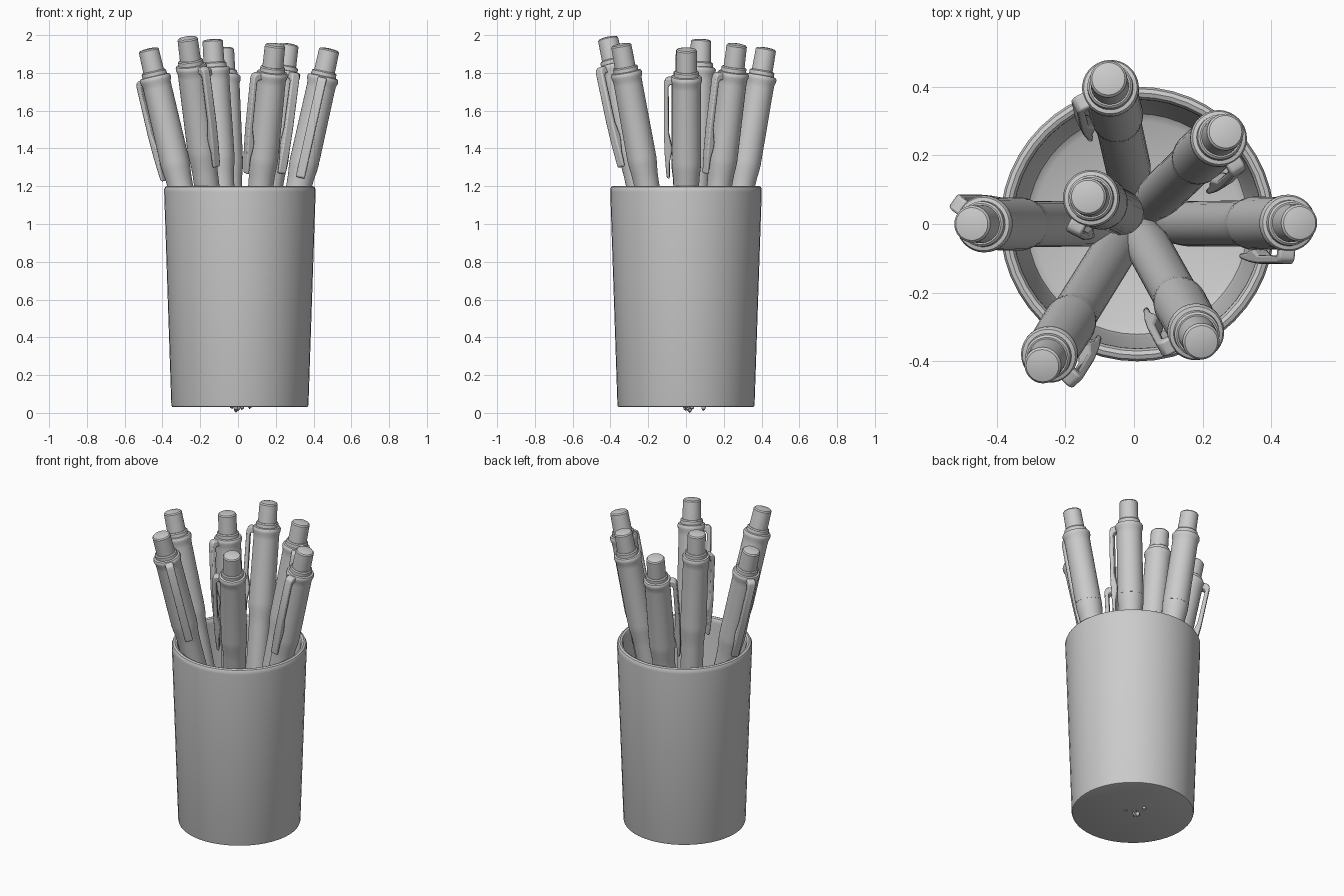
import bpy, bmesh, math
from mathutils import Vector, Matrix

if "Cube" in bpy.data.objects:
    bpy.data.objects.remove(bpy.data.objects["Cube"])


def finish(bm, name, matrix, angle=35):
    bmesh.ops.recalc_face_normals(bm, faces=bm.faces)
    mesh = bpy.data.meshes.new(name)
    bm.to_mesh(mesh)
    bm.free()
    ob = bpy.data.objects.new(name, mesh)
    bpy.context.collection.objects.link(ob)
    ob.matrix_world = matrix
    bpy.ops.object.select_all(action='DESELECT')
    ob.select_set(True)
    bpy.context.view_layer.objects.active = ob
    bpy.ops.object.shade_smooth_by_angle(angle=math.radians(angle))
    return ob


def lathe(name, profile, matrix=Matrix(), sides=32):
    """Revolve (radius, height) points about local z."""
    bm = bmesh.new()
    vs = [bm.verts.new((r, 0, z)) for r, z in profile]
    es = [bm.edges.new(p) for p in zip(vs, vs[1:])]
    bmesh.ops.spin(bm, geom=vs + es, cent=(0, 0, 0), axis=(0, 0, 1),
                   angle=2 * math.pi, steps=sides, use_duplicate=False)
    bmesh.ops.remove_doubles(bm, verts=bm.verts, dist=1e-4)
    return finish(bm, name, matrix)


def extrude_outline(name, outline, width, matrix):
    """Extrude an (x, z) outline along local y and soften its edges."""
    bm = bmesh.new()
    face = bm.faces.new([bm.verts.new((x, -width / 2, z)) for x, z in outline])
    ext = bmesh.ops.extrude_face_region(bm, geom=[face])
    moved = [g for g in ext['geom'] if isinstance(g, bmesh.types.BMVert)]
    bmesh.ops.translate(bm, verts=moved, vec=(0, width, 0))
    ob = finish(bm, name, matrix)
    bev = ob.modifiers.new('soft_edges', 'BEVEL')
    bev.width, bev.segments = 0.007, 2
    return ob


# Cup: slightly flared wall, rounded rim, thick floor
lathe('cup', [(0, 0.03), (0.352, 0.03), (0.360, 0.033), (0.363, 0.042),
              (0.401, 1.17), (0.401, 1.185), (0.395, 1.197), (0.383, 1.202),
              (0.371, 1.197), (0.364, 1.185), (0.363, 1.17), (0.331, 0.13),
              (0.322, 0.095), (0.30, 0.08), (0, 0.08)],
      Matrix.Translation((0.01, 0, 0)), 48)


def pen(n, top, tip, clip_angle):
    top, tip = Vector(top), Vector(tip)
    length = (top - tip).length
    # local frame: z along the pen, x towards the clip, origin at the top
    z = (top - tip).normalized()
    a = math.radians(clip_angle)
    x = Vector((math.cos(a), math.sin(a), 0))
    x = (x - z * x.dot(z)).normalized()
    y = z.cross(x)
    m = Matrix((x, y, z)).transposed().to_4x4()
    m.translation = top

    # push button with a shallow dome
    lathe(f'pen_{n}_button', [(0, 0), (0.03, -0.002), (0.048, -0.006), (0.054, -0.013),
                              (0.056, -0.15), (0, -0.15)], m)
    # barrel with stepped collar and ring
    lathe(f'pen_{n}_barrel', [(0, -0.124), (0.060, -0.124), (0.066, -0.130), (0.067, -0.150),
                              (0.078, -0.153), (0.083, -0.162), (0.083, -0.176),
                              (0.077, -0.192), (0.076, -0.22), (0.078, -0.60), (0, -0.60)], m)
    # grip, cone and writing point
    lathe(f'pen_{n}_grip', [(0, -0.59), (0.077, -0.59), (0.078, -0.62), (0.076, -0.65),
                            (0.070, -0.70), (0.067, -0.75), (0.066, -length + 0.45),
                            (0.058, -length + 0.28), (0.030, -length + 0.09),
                            (0.014, -length + 0.06), (0.010, -length + 0.01),
                            (0, -length)], m)
    # clip arm with an inward bump near its end
    extrude_outline(f'pen_{n}_clip', [
        (0.06, -0.158), (0.098, -0.158), (0.112, -0.166), (0.119, -0.185),
        (0.119, -0.46), (0.114, -0.58), (0.104, -0.70), (0.088, -0.705),
        (0.088, -0.62), (0.077, -0.56), (0.077, -0.53), (0.093, -0.46),
        (0.095, -0.21), (0.088, -0.196), (0.06, -0.192)], 0.048, m)


# Seven pens fanned out: top centre, tip, clip heading in degrees
pens = [((-0.075, 0.425, 1.935), (0.0, 0.09, 0.01), 207),
        ((0.268, 0.270, 1.955), (0.02, 0.03, 0.015), -58),
        ((0.485, 0.003, 1.93), (0.06, 0.0, 0.02), -92),
        ((0.197, -0.345, 1.955), (0.0, 0.01, 0.01), 208),
        ((-0.268, -0.415, 1.99), (-0.01, 0.0, 0.01), -48),
        ((-0.475, 0.0, 1.93), (-0.03, 0.0, 0.02), 145),
        ((-0.135, 0.08, 1.98), (-0.01, 0.02, 0.0), -118)]
for i, p in enumerate(pens, 1):
    pen(i, *p)
